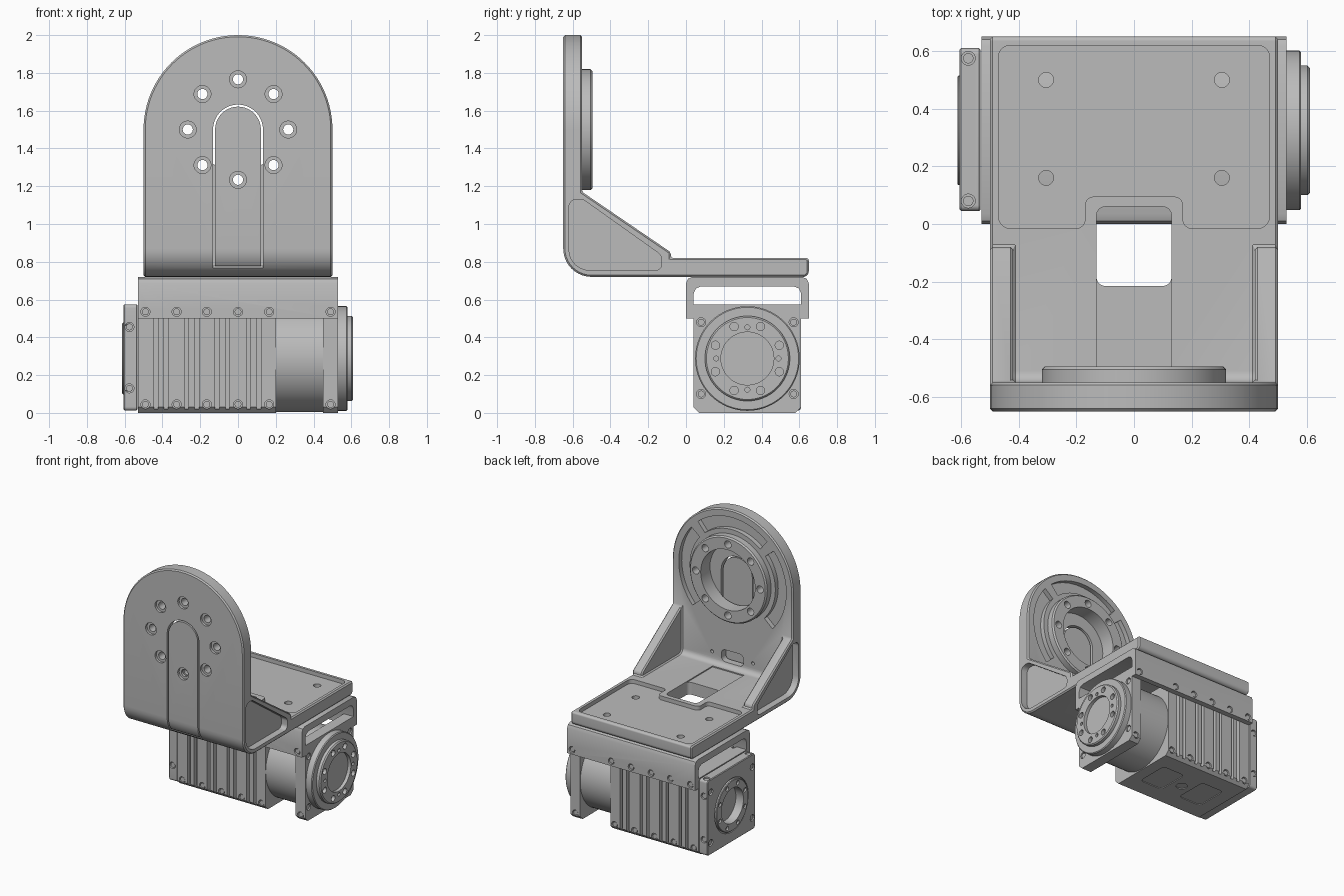
import bpy, bmesh, math
from mathutils import Vector

if "Cube" in bpy.data.objects:
    bpy.data.objects.remove(bpy.data.objects["Cube"])

grey = bpy.data.materials.new("machined grey")
grey.use_nodes = True
grey.diffuse_color = (0.5, 0.5, 0.5, 1)
grey.node_tree.nodes["Principled BSDF"].inputs["Base Color"].default_value = (0.5, 0.5, 0.5, 1)


# --- helpers ---
def bevel_sharp(bm, width):
    edges = [e for e in bm.edges if len(e.link_faces) == 2 and e.calc_face_angle(0) > 0.6]
    bmesh.ops.bevel(bm, geom=edges, offset=width, segments=1, affect='EDGES', clamp_overlap=True)


def prism(name, outline, axis, lo, hi, bevel=0):
    """Extrude a 2D outline along an axis."""
    place = {'x': lambda u, v, w: (w, u, v), 'y': lambda u, v, w: (u, w, v),
             'z': lambda u, v, w: (u, v, w)}[axis]
    bm = bmesh.new()
    face = bm.faces.new([bm.verts.new(place(u, v, lo)) for u, v in outline])
    ext = bmesh.ops.extrude_face_region(bm, geom=[face])
    shift = Vector(place(0, 0, hi - lo))
    bmesh.ops.translate(bm, vec=shift, verts=[g for g in ext['geom'] if isinstance(g, bmesh.types.BMVert)])
    bmesh.ops.recalc_face_normals(bm, faces=bm.faces)
    if bevel:
        bevel_sharp(bm, bevel)
    me = bpy.data.meshes.new(name)
    bm.to_mesh(me)
    bm.free()
    me.materials.append(grey)
    ob = bpy.data.objects.new(name, me)
    bpy.context.collection.objects.link(ob)
    return ob


def arc(cu, cv, r, a0, a1, n):
    return [(cu + r * math.cos(math.radians(a0 + (a1 - a0) * i / n)),
             cv + r * math.sin(math.radians(a0 + (a1 - a0) * i / n))) for i in range(n + 1)]


def circle(cu, cv, r, n=48):
    return arc(cu, cv, r, 0, 360, n)[:-1]


def hole(axis, u, v, r, lo, hi, n=20):
    return prism("cutter", circle(u, v, r, n), axis, lo, hi)


def fillet(corners, n=6):
    """Round each (u, v, radius) corner of a polygon."""
    out = []
    for i, (u, v, r) in enumerate(corners):
        p = Vector((u, v))
        a = (Vector(corners[i - 1][:2]) - p).normalized()
        b = (Vector(corners[(i + 1) % len(corners)][:2]) - p).normalized()
        if not r:
            out.append((u, v))
            continue
        half = a.angle(b) / 2
        c = p + (a + b).normalized() * r / math.sin(half)
        s, e = p + a * r / math.tan(half) - c, p + b * r / math.tan(half) - c
        turn = s.angle_signed(e)
        for k in range(n + 1):
            t = -turn * k / n
            out.append((c.x + s.x * math.cos(t) - s.y * math.sin(t),
                        c.y + s.x * math.sin(t) + s.y * math.cos(t)))
    return out


def rect(u0, v0, u1, v1, r=0):
    return fillet([(u0, v0, r), (u1, v0, r), (u1, v1, r), (u0, v1, r)])


def arch(half, z0, zc):
    return [(-half, z0), (half, z0)] + arc(0, zc, half, 0, 180, 48)


def sector(r0, r1, a0, a1):
    return arc(0, 1.5, r1, a0, a1, 20) + arc(0, 1.5, r0, a1, a0, 20)


def boolean(ob, cutters, op='DIFFERENCE'):
    """Apply separate cutters to a part as one boolean, then remove them."""
    tool = cutters[0]
    bm = bmesh.new()
    for c in cutters:
        bm.from_mesh(c.data)
    bm.to_mesh(tool.data)
    bm.free()
    mod = ob.modifiers.new("cut", 'BOOLEAN')
    mod.object, mod.operation, mod.solver = tool, op, 'EXACT'
    bpy.context.view_layer.objects.active = ob
    bpy.ops.object.modifier_apply(modifier=mod.name)
    for c in cutters:
        bpy.data.objects.remove(c)


def tidy(ob, width):
    bm = bmesh.new()
    bm.from_mesh(ob.data)
    bmesh.ops.remove_doubles(bm, verts=bm.verts, dist=0.0002)
    bmesh.ops.dissolve_limit(bm, angle_limit=0.01, verts=bm.verts, edges=bm.edges)
    bevel_sharp(bm, width)
    bm.to_mesh(ob.data)
    bm.free()


def bolt_circle(axis, cu, cv, radius, r, lo, hi, count=8, start=0):
    return [hole(axis, u, v, r, lo, hi) for u, v in arc(cu, cv, radius, start, start + 360, count)[:-1]]


# --- angle bracket: side profile with gussets, hollowed, rounded at the top ---
bracket = prism("angle_bracket", fillet([
    (-0.65, 0.72, 0.15), (0.65, 0.72, 0.03), (0.65, 0.82, 0.015), (-0.08, 0.82, 0),
    (-0.08, 0.85, 0), (-0.55, 1.17, 0), (-0.55, 2.0, 0), (-0.65, 2.0, 0)], 10), 'x', -0.5, 0.5)
boolean(bracket, [prism("cutter", fillet([(-0.55, 0.82, 0.04), (0.0, 0.82, 0), (0.0, 1.3, 0), (-0.55, 1.3, 0)]),
                        'x', -0.42, 0.42)])
boolean(bracket, [prism("cutter", arch(0.5, 0.5, 1.5), 'y', -1, 1)], 'INTERSECT')
tidy(bracket, 0.009)

# Cable cover strip, following the bracket's outer skin
cover = bracket.copy()
cover.data = bracket.data.copy()
cover.name = "cable_cover"
bpy.context.collection.objects.link(cover)
boolean(cover, [prism("cutter", arch(0.121, 0.778, 1.5), 'y', -0.7, -0.612)], 'INTERSECT')

# Channel, tray, floor opening, gusset pockets and weight-saving pockets
boolean(bracket, [prism("cutter", arch(0.132, 0.768, 1.5), 'y', -0.7, -0.6)])
tray = fillet([(-0.47, -0.015, 0.04), (-0.17, -0.015, 0.03), (-0.17, 0.095, 0.03), (0.17, 0.095, 0.03),
               (0.17, -0.015, 0.03), (0.47, -0.015, 0.04), (0.47, 0.62, 0.04), (-0.47, 0.62, 0.04)])
pocket = fillet([(-0.62, 0.755, 0.11), (-0.13, 0.755, 0.03), (-0.13, 0.835, 0.04),
                 (-0.545, 1.13, 0.04), (-0.62, 1.13, 0.04)])
boolean(bracket, [prism("cutter", tray, 'z', 0.79, 0.9),
                  prism("cutter", rect(-0.13, -0.215, 0.13, 0.06, 0.03), 'z', 0.6, 0.9),
                  prism("cutter", pocket, 'x', 0.45, 0.6), prism("cutter", pocket, 'x', -0.6, -0.45),
                  hole('y', 0, 1.5, 0.225, -0.605, -0.4, 48),
                  prism("cutter", rect(-0.09, 0.85, 0.09, 0.94, 0.03), 'y', -0.605, -0.4)]
        + [prism("cutter", sector(0.355, 0.445, a, b), 'y', -0.585, -0.5)
           for a, b in ((-42, 40), (50, 130), (140, 222))])
boolean(bracket, [prism("cutter", rect(-0.13, -0.5, 0.13, -0.1), 'z', 0.812, 0.84)]
        + [hole('z', x, y, 0.026, 0.6, 0.9) for x in (-0.305, 0.305) for y in (0.16, 0.5)]
        + [hole('y', x, 0.9, 0.012, -0.58, -0.5) for x in (-0.17, 0.17)])

# Raised bearing ring on the back of the upright
ring = prism("bearing_ring", circle(0, 1.5, 0.32, 64), 'y', -0.56, -0.495, 0.01)
boolean(ring, [hole('y', 0, 1.5, 0.225, -0.7, -0.4, 48)])
for part in (bracket, cover, ring):
    boolean(part, bolt_circle('y', 0, 1.5, 0.266, 0.027, -0.8, -0.4))
    if part is not ring:
        boolean(part, bolt_circle('y', 0, 1.5, 0.266, 0.045, -0.8, -0.632))

# --- motor ---
CY, CZ = 0.325, 0.288
SCREW_X = (-0.49, -0.325, -0.165, 0, 0.165, 0.49)
heads = []


def screw_holes(axis, spots, face, out):
    """Blind holes in a face, each with a sunken screw head."""
    cuts = []
    for u, v in spots:
        cuts.append(hole(axis, u, v, 0.024, *sorted((face - out * 0.02, face + out * 0.02))))
        heads.append(prism("head", circle(u, v, 0.018, 16), axis, *sorted((face - out * 0.03, face - out * 0.006))))
    return cuts


# Saddle that hangs the motor under the bracket
saddle = prism("motor_saddle", fillet([
    (0, 0.5, 0), (0.04, 0.5, 0), (0.04, 0.67, 0.04), (0.61, 0.67, 0.04), (0.61, 0.5, 0),
    (0.65, 0.5, 0), (0.65, 0.72, 0.035), (0, 0.72, 0.035)], 2), 'x', -0.53, 0.53)
for face, out in ((0, -1), (0.65, 1)):
    boolean(saddle, screw_holes('y', [(x, 0.535) for x in SCREW_X], face, out))

square = [(0.07, 0), (0.58, 0), (0.61, 0.03), (0.61, 0.575), (0.04, 0.575), (0.04, 0.03)]

# Finned housing with paired cooling grooves on both sides
body = prism("motor_housing", square, 'x', -0.53, 0.2)
for face, out in ((0.04, -1), (0.61, 1)):
    slots = []
    for i in range(4):
        mid = (SCREW_X[i] + SCREW_X[i + 1]) / 2
        for x in (mid - 0.027, mid + 0.027):
            slots.append(prism("cutter", rect(x - 0.011, 0.02, x + 0.011, 0.7), 'y', face - 0.03, face + 0.03))
    boolean(body, slots)
    boolean(body, screw_holes('y', [(x, 0.045) for x in SCREW_X[:-1]], face, out))
boolean(body, [prism("cutter", rect(-0.43, 0.2, -0.24, 0.45, 0.03), 'z', -0.1, 0.006),
               prism("cutter", rect(-0.08, 0.2, 0.11, 0.45, 0.03), 'z', -0.1, 0.006),
               hole('z', -0.16, CY, 0.04, -0.1, 0.006)])

prism("gearbox_barrel", circle(CY, CZ, 0.283, 64), 'x', 0.19, 0.46)

# Square flange and stepped output disc
corners = [(y, z) for y in (0.08, 0.57) for z in (0.1, 0.48)]
flange = prism("output_flange", square, 'x', 0.45, 0.53)
for face, out in ((0.04, -1), (0.61, 1)):
    boolean(flange, screw_holes('y', [(0.49, 0.045)], face, out))
boolean(flange, screw_holes('x', corners, 0.53, 1))
prism("output_step", circle(CY, CZ, 0.277, 64), 'x', 0.52, 0.58, 0.006)
disc = prism("output_disc", circle(CY, CZ, 0.225, 64), 'x', 0.57, 0.61, 0.008)
boolean(disc, [hole('x', CY, CZ, 0.14, 0.585, 0.7, 48)])
boolean(disc, bolt_circle('x', CY, CZ, 0.183, 0.022, 0.585, 0.7, 8, 22.5)
        + bolt_circle('x', CY, CZ, 0.165, 0.013, 0.595, 0.7, 4))

# Rear cap with bored hub
cap = prism("rear_cap", rect(0.045, 0.012, 0.61, 0.575, 0.02), 'x', -0.605, -0.533, 0.005)
boolean(cap, [hole('x', CY, CZ, 0.2, -0.7, -0.595, 48)])
boolean(cap, screw_holes('x', corners, -0.605, -1))
for face, out in ((0.045, -1), (0.61, 1)):
    boolean(cap, screw_holes('y', [(-0.575, 0.13), (-0.575, 0.455)], face, out))
boolean(cap, screw_holes('z', [(-0.575, 0.08), (-0.575, 0.575)], 0.575, 1))
hub = prism("rear_hub", circle(CY, CZ, 0.19, 48), 'x', -0.613, -0.58, 0.004)
for part in (hub, cap):
    boolean(part, [hole('x', CY, CZ, 0.13, -0.7, -0.55, 48)])
boolean(hub, bolt_circle('x', CY, CZ, 0.16, 0.016, -0.7, -0.6, 8, 22.5))

# Gather the screw heads into one part, then shade everything
bpy.ops.object.select_all(action='DESELECT')
for h in heads:
    h.select_set(True)
bpy.context.view_layer.objects.active = heads[0]
bpy.ops.object.join()
heads[0].name = "screw_heads"
for ob in bpy.context.collection.objects:
    if ob.type == 'MESH':
        ob.select_set(True)
bpy.ops.object.shade_smooth_by_angle(angle=math.radians(30))
